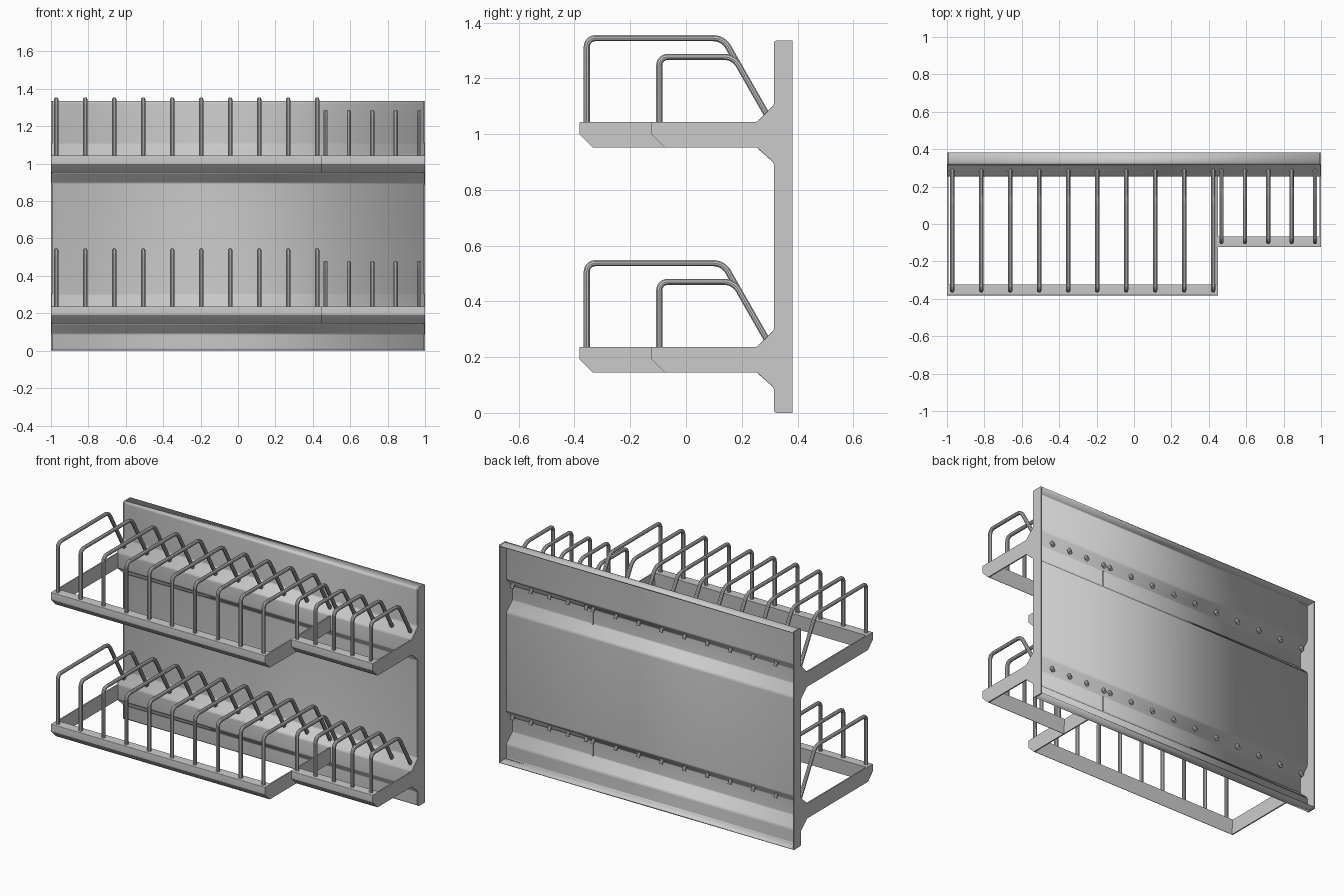
import bpy, bmesh, math
from mathutils import Vector

if "Cube" in bpy.data.objects:
    bpy.data.objects.remove(bpy.data.objects["Cube"])

T = 0.008                      # sheet thickness
Y_BACK, Y_FACE, Y_RIDGE = 0.382, 0.315, 0.255
TOP = 1.335
SHELVES = (0.0, 0.807)         # height offset of each shelf
LO, HI = 0.145, 0.237          # shelf rim bottom and top
STEP_X = 0.45                  # where the deep part ends
DEEP, SHALLOW = -0.382, -0.124 # front edges of the two parts


def fillet(pts, n=5):
    """Round (y, z, radius) corners of a path; radius 0 keeps a corner sharp."""
    out = []
    for i, (y, z, r) in enumerate(pts):
        p = Vector((y, z))
        if r == 0:
            out.append(p)
            continue
        a = (Vector(pts[i - 1][:2]) - p).normalized()
        b = (Vector(pts[(i + 1) % len(pts)][:2]) - p).normalized()
        half = a.angle(b) / 2
        d = r / math.tan(half)
        centre = p + (a + b).normalized() * (r / math.sin(half))
        u, v = p + a * d - centre, p + b * d - centre
        for k in range(n + 1):
            w = u.lerp(v, k / n).normalized() * r
            out.append(centre + w)
    return out


def finish(name, bm):
    bmesh.ops.recalc_face_normals(bm, faces=bm.faces)
    me = bpy.data.meshes.new(name)
    bm.to_mesh(me)
    bm.free()
    ob = bpy.data.objects.new(name, me)
    bpy.context.collection.objects.link(ob)
    smooth(ob)
    return ob


def smooth(ob):
    bpy.ops.object.select_all(action='DESELECT')
    ob.select_set(True)
    bpy.context.view_layer.objects.active = ob
    bpy.ops.object.shade_smooth_by_angle(angle=math.radians(30))


def prism(name, profile, x0, x1):
    """Solid with a closed y-z profile running from x0 to x1."""
    bm = bmesh.new()
    f = bm.faces.new([bm.verts.new((x0, p[0], p[1])) for p in profile])
    ext = bmesh.ops.extrude_face_region(bm, geom=[f])['geom']
    moved = [v for v in ext if isinstance(v, bmesh.types.BMVert)]
    bmesh.ops.translate(bm, vec=(x1 - x0, 0, 0), verts=moved)
    return finish(name, bm)


def sheet(name, path, x0, x1):
    """Thin bent sheet with an open y-z path."""
    bm = bmesh.new()
    rows = [[bm.verts.new((x, p[0], p[1])) for p in path] for x in (x0, x1)]
    for i in range(len(path) - 1):
        bm.faces.new((rows[0][i], rows[0][i + 1], rows[1][i + 1], rows[1][i]))
    ob = finish(name, bm)
    mod = ob.modifiers.new("thickness", 'SOLIDIFY')
    mod.thickness = T
    mod.offset = 0
    return ob


def rim(front, dz):
    """Front edge of a shelf plate, from top to bottom."""
    return [(front, HI + dz, 0.004), (front, HI - 0.045 + dz, 0.006),
            (front + 0.047, LO + dz, 0.006)]


# Bent back panel, open behind, with a forward ridge at each shelf
h = T / 2
path = [(Y_BACK, h, 0), (Y_FACE + h, h, 0.01)]
for dz in SHELVES:
    path += [(Y_FACE + h, 0.092 + dz, 0.02), (Y_RIDGE + h, LO + dz, 0.015),
             (Y_RIDGE + h, HI + dz, 0.015), (Y_FACE + h, 0.295 + dz, 0.02)]
path += [(Y_FACE + h, TOP - h, 0.01), (Y_BACK, TOP - h, 0)]
sheet("back_panel", fillet(path), -1 + T / 2, 1 - T / 2)

# End plates: panel edge with one arm per shelf
for name, x, front in (("left_end_plate", -1, DEEP), ("right_end_plate", 1 - T, SHALLOW)):
    prof = [(Y_BACK, TOP, 0), (Y_FACE, TOP, 0.01)]
    for dz in reversed(SHELVES):
        prof += [(Y_FACE, 0.295 + dz, 0.02), (Y_RIDGE, HI + dz, 0.015)]
        prof += rim(front, dz)
        prof += [(Y_RIDGE, LO + dz, 0.015), (Y_FACE, 0.092 + dz, 0.02)]
    prof += [(Y_FACE, 0, 0.01), (Y_BACK, 0, 0)]
    prism(name, fillet(prof), x, x + T)

SLOPE = 0.14 / 0.245           # lean of the rear leg of each wire


def wire_rack(name, xs, front, top, dz):
    """Row of bent wires dividing a shelf."""
    cu = bpy.data.curves.new(name, 'CURVE')
    cu.dimensions = '3D'
    cu.bevel_depth = 0.0115
    cu.bevel_resolution = 3
    cu.use_fill_caps = True
    knee = 0.29 - (top - 0.263) * SLOPE
    path = fillet([(front, HI - 0.01, 0), (front, top, 0.03),
                   (knee, top, 0.06), (0.303, 0.24, 0)], 6)
    for x in xs:
        sp = cu.splines.new('POLY')
        sp.points.add(len(path) - 1)
        for pt, p in zip(sp.points, path):
            pt.co = (x, p.x, p.y + dz, 1)
    ob = bpy.data.objects.new(name, cu)
    bpy.context.collection.objects.link(ob)
    bpy.ops.object.select_all(action='DESELECT')
    ob.select_set(True)
    bpy.context.view_layer.objects.active = ob
    bpy.ops.object.convert(target='MESH')
    smooth(bpy.context.view_layer.objects.active)


for label, dz in zip(("lower", "upper"), SHELVES):
    # Folded front rails of the deep and shallow parts
    for part, front, x0, x1 in (("deep", DEEP, -1 + T, STEP_X - T),
                                ("shallow", SHALLOW, STEP_X, 1 - T)):
        prof = rim(front, dz) + [(front + 0.05, LO + dz, 0), (front + 0.058, HI + dz, 0)]
        prism(f"{label}_{part}_front_rail", fillet(prof), x0, x1)
    # Plate at the step between the two depths
    prof = rim(DEEP, dz) + [(Y_RIDGE + 0.012, LO + dz, 0), (Y_RIDGE + 0.012, HI + dz, 0)]
    prism(f"{label}_step_plate", fillet(prof), STEP_X - T, STEP_X)
    # Dividing wires
    wire_rack(f"{label}_large_wires", [-0.972 + 0.155 * i for i in range(10)],
              -0.356, 0.537, dz)
    wire_rack(f"{label}_small_wires", [0.468 + 0.125 * i for i in range(5)],
              -0.096, 0.47, dz)
